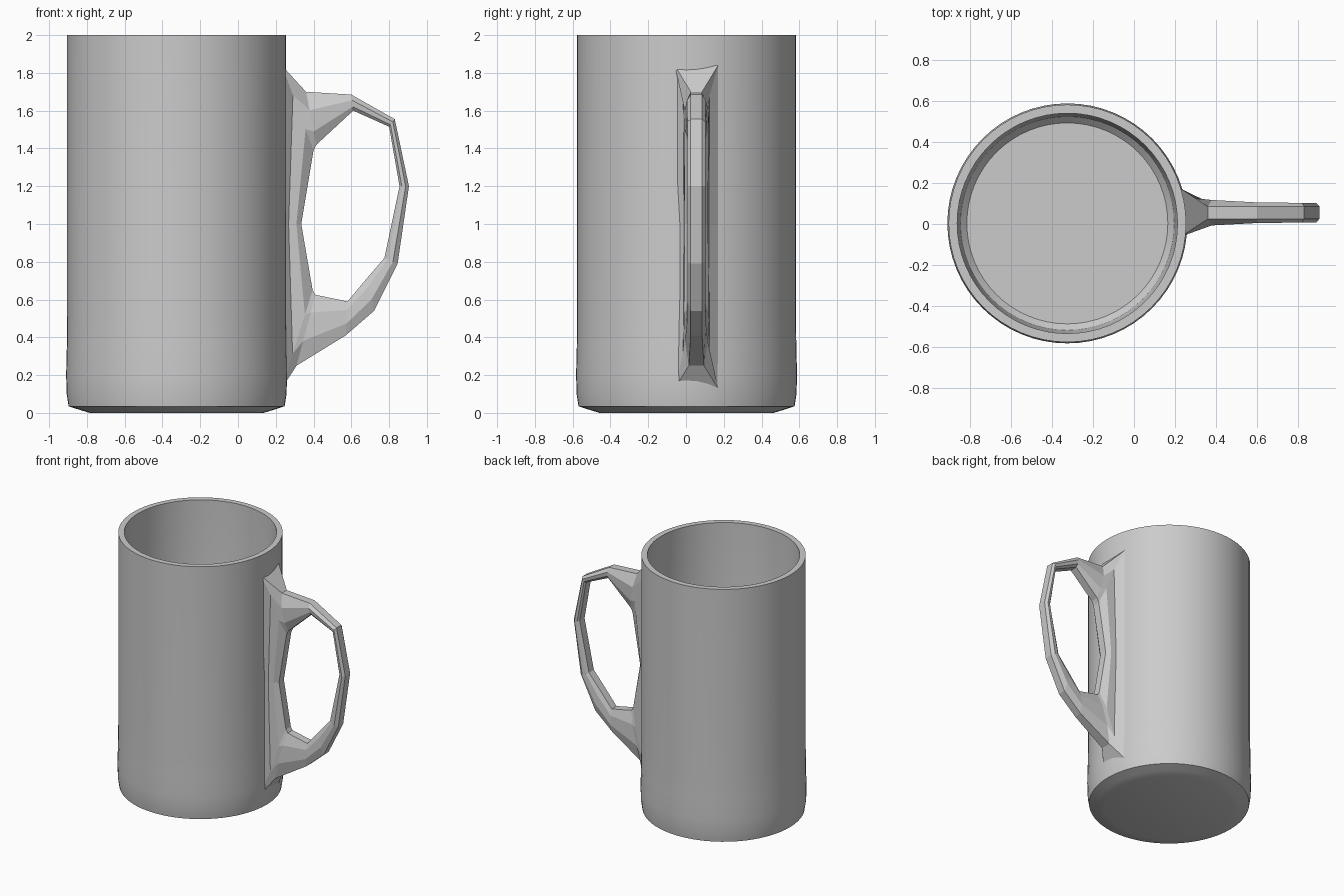
import bpy, bmesh
from math import cos, sin, tau, radians
from mathutils import Vector

if "Cube" in bpy.data.objects:
    bpy.data.objects.remove(bpy.data.objects["Cube"])


def loft(name, rings, closed=False, cap=False):
    """Skin a list of equal-length point rings into a mesh object."""
    bm = bmesh.new()
    rows = [[bm.verts.new(p) for p in ring] for ring in rings]
    n = len(rows[0])
    pairs = list(zip(rows, rows[1:])) + ([(rows[-1], rows[0])] if closed else [])
    for a, b in pairs:
        for i in range(n):
            j = (i + 1) % n
            bm.faces.new((a[i], a[j], b[j], b[i]))
    if cap:
        bm.faces.new(rows[0])
        bm.faces.new(rows[-1])
    bmesh.ops.recalc_face_normals(bm, faces=bm.faces)
    mesh = bpy.data.meshes.new(name)
    bm.to_mesh(mesh)
    bm.free()
    obj = bpy.data.objects.new(name, mesh)
    bpy.context.collection.objects.link(obj)
    return obj


# Mug body: turned profile (radius, z) running up the outside and down the inside
SIDES, CX, CY = 64, -0.325, 0.003
profile = [(0.46, 0.0), (0.51, 0.015), (0.572, 0.035), (0.582, 0.10),
           (0.585, 0.20), (0.581, 0.36), (0.579, 0.52), (0.579, 2.0),
           (0.537, 2.0), (0.535, 0.20), (0.52, 0.12), (0.49, 0.09)]
body = loft("mug_body", [[(CX + r * cos(tau * i / SIDES), CY + r * sin(tau * i / SIDES), z)
                          for i in range(SIDES)] for r, z in profile], cap=True)
bpy.context.view_layer.objects.active = body
body.select_set(True)
bpy.ops.object.shade_smooth_by_angle(angle=radians(25))

# Handle: closed loop of octagonal sections, flaring into a flange at the wall
# (inner x, inner z, outer x, outer z, half width, outer edge half width)
HY = 0.055
stations = [
    (0.61, 1.60, 0.60, 1.685, 0.050, 0.030),
    (0.80, 1.515, 0.83, 1.555, 0.048, 0.030),
    (0.855, 1.20, 0.905, 1.20, 0.048, 0.030),
    (0.775, 0.82, 0.845, 0.79, 0.048, 0.030),
    (0.68, 0.71, 0.72, 0.54, 0.048, 0.030),
    (0.58, 0.59, 0.57, 0.41, 0.050, 0.030),
    (0.41, 0.625, 0.31, 0.25, 0.060, 0.040),
    (0.395, 0.65, 0.232, 0.13, 0.070, 0.115),   # lower flange
    (0.335, 1.00, 0.232, 1.00, 0.066, 0.115),   # wall strip
    (0.40, 1.39, 0.232, 1.84, 0.070, 0.115),    # upper flange
    (0.415, 1.42, 0.36, 1.70, 0.062, 0.030),
]
sections = []
for ix, iz, ox, oz, w, wo in stations:
    a, b = Vector((ix, HY, iz)), Vector((ox, HY, oz))
    half = [(0.0, 0.03), (0.25, w * 0.92), (0.65, w), (1.0, wo)]
    sections.append([a.lerp(b, t) + Vector((0, y, 0)) for t, y in half]
                    + [a.lerp(b, t) - Vector((0, y, 0)) for t, y in reversed(half)])
loft("handle", sections, closed=True)
